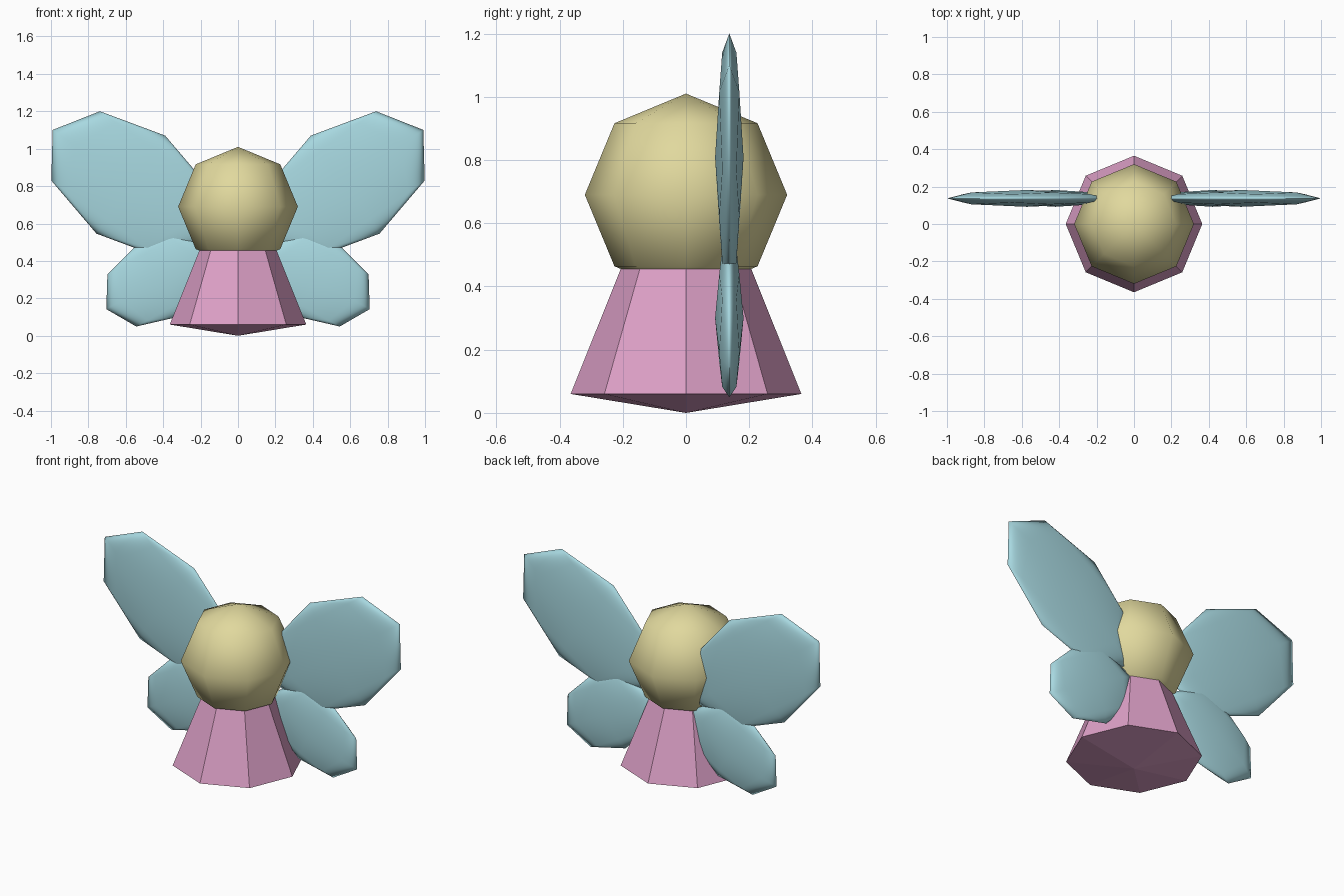
import bpy
from math import radians

cube = bpy.data.objects.get("Cube")
if cube:
    bpy.data.objects.remove(cube, do_unlink=True)


def make_material(name, rgb):
    mat = bpy.data.materials.new(name)
    mat.use_nodes = True
    mat.diffuse_color = (*rgb, 1)
    mat.node_tree.nodes["Principled BSDF"].inputs["Base Color"].default_value = (*rgb, 1)
    return mat


yellow = make_material("pale_yellow", (0.75, 0.69, 0.34))
pink = make_material("soft_pink", (0.72, 0.35, 0.57))
blue = make_material("pale_blue", (0.39, 0.69, 0.75))


def ellipsoid(name, centre, radii, tilt, mat):
    """Low-poly smooth ball, stretched and tilted about the y axis."""
    bpy.ops.mesh.primitive_uv_sphere_add(segments=8, ring_count=4, radius=1, location=centre)
    ob = bpy.context.object
    ob.name = name
    ob.scale = radii
    ob.rotation_euler.y = radians(tilt)
    ob.data.materials.append(mat)
    bpy.ops.object.shade_smooth()
    return ob


# Head
ellipsoid("head", (0, 0, 0.69), (0.32, 0.32, 0.32), 0, yellow)

# Flared eight-sided gown, with the centre of its base drawn down to a point
bpy.ops.mesh.primitive_cone_add(vertices=8, radius1=0.365, radius2=0, depth=0.91,
                                end_fill_type='TRIFAN', location=(0, 0, 0.06 + 0.455))
gown = bpy.context.object
gown.name = "gown"
gown.data.materials.append(pink)
for v in gown.data.vertices:
    if v.co.z < 0 and v.co.xy.length < 0.01:
        v.co.z -= 0.06

# Two pairs of wings behind the body
for side, s in (("left", 1), ("right", -1)):
    ellipsoid("upper_wing_" + side, (s * 0.573, 0.137, 0.808), (0.51, 0.045, 0.32), -35 * s, blue)
    ellipsoid("lower_wing_" + side, (s * 0.42, 0.137, 0.30), (0.325, 0.045, 0.225), 29 * s, blue)
